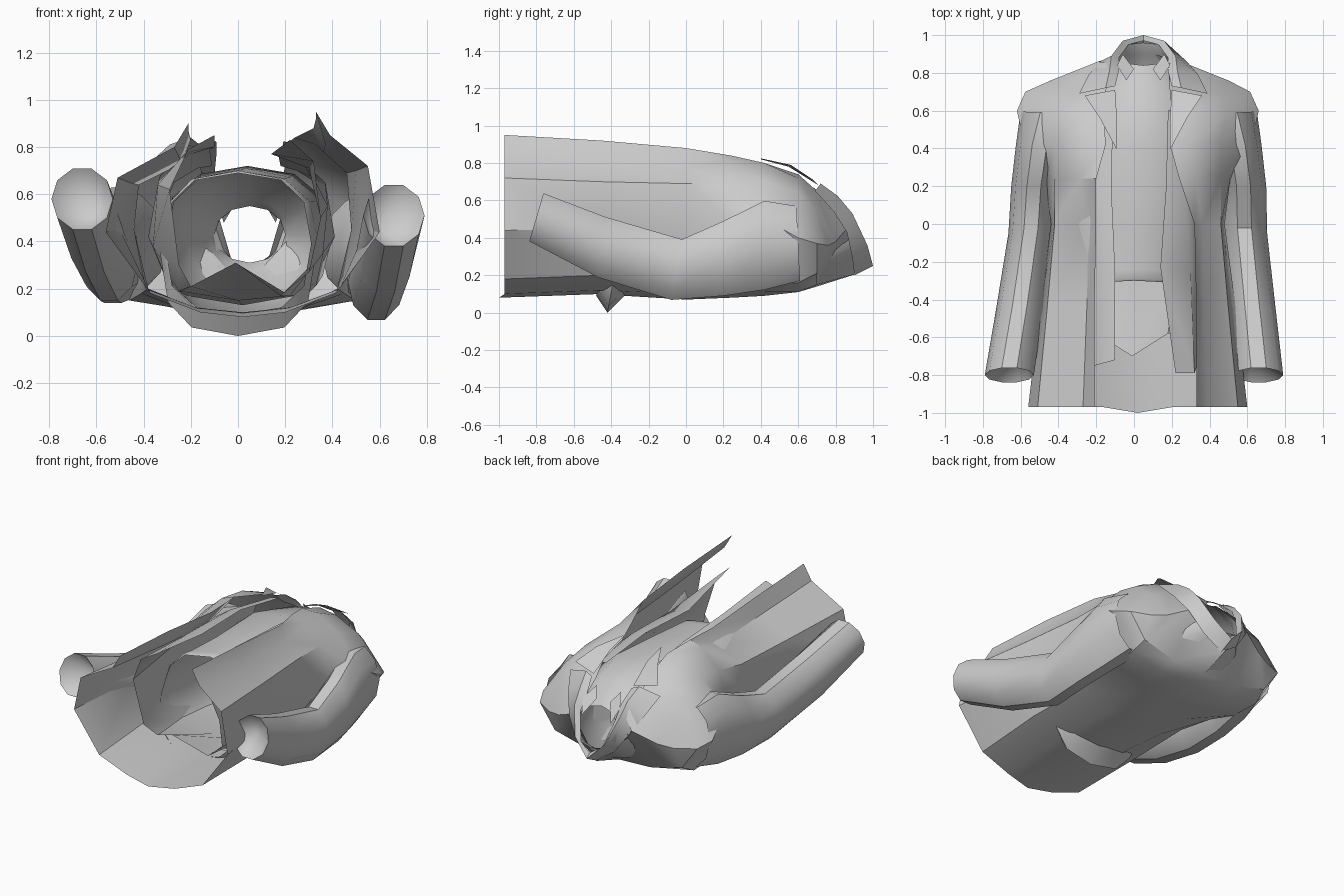
import bpy, bmesh, math

if "Cube" in bpy.data.objects:
    bpy.data.objects.remove(bpy.data.objects["Cube"])

GREY = (0.6, 0.6, 0.6, 1)
cloth = bpy.data.materials.new("grey cloth")
cloth.diffuse_color = GREY
cloth.use_nodes = True
cloth.node_tree.nodes["Principled BSDF"].inputs["Base Color"].default_value = GREY


def make(name, rows, closed=False, fans=(), angle=36):
    """Skin rows of points; each fan joins a whole row to an apex."""
    bm = bmesh.new()
    grid = [[bm.verts.new(p) for p in row] for row in rows]
    n = len(rows[0])
    for a, b in zip(grid, grid[1:]):
        for i in range(n if closed else n - 1):
            j = (i + 1) % n
            bm.faces.new((a[i], a[j], b[j], b[i]))
    for r, apex in fans:
        tip = bm.verts.new(apex)
        for i in range(n):
            bm.faces.new((grid[r][i], grid[r][(i + 1) % n], tip))
    bmesh.ops.remove_doubles(bm, verts=bm.verts, dist=0.0005)
    bmesh.ops.recalc_face_normals(bm, faces=bm.faces)
    me = bpy.data.meshes.new(name)
    bm.to_mesh(me)
    bm.free()
    ob = bpy.data.objects.new(name, me)
    bpy.context.collection.objects.link(ob)
    me.materials.append(cloth)
    bpy.ops.object.select_all(action='DESELECT')
    ob.select_set(True)
    bpy.context.view_layer.objects.active = ob
    bpy.ops.object.shade_smooth_by_angle(angle=math.radians(angle))
    return ob


def ring(cx, cz, rx, rz, y_top, y_low, n=10, power=1.0):
    """Closed section; y slides from the low side to the top side."""
    pts = []
    for k in range(n):
        t = 2 * math.pi * k / n
        c, s = math.cos(t), math.sin(t)
        c = math.copysign(abs(c) ** power, c)
        s = math.copysign(abs(s) ** power, s)
        pts.append((cx + rx * c, y_low + (y_top - y_low) * (s + 1) / 2, cz + rz * s))
    return pts


# Jacket body: half sections from front edge round to the back
sections = [
    (-0.97, [(.33, .95), (.39, .85), (.55, .72), (.60, .44), (.41, .18), (.20, .10)], .08),
    (-0.45, [(.33, .92), (.37, .81), (.50, .70), (.54, .45), (.43, .20), (.22, .12)], .10),
    (0.00, [(.32, .88), (.36, .78), (.46, .69), (.48, .45), (.42, .20), (.24, .10)], .07),
    (0.24, [(.24, .84), (.33, .81), (.46, .69), (.51, .48), (.45, .18), (.25, .11)], .08),
    (0.42, [(.19, .80), (.30, .80), (.46, .70), (.62, .50), (.50, .15), (.25, .11)], .09),
    (0.60, [(.20, .74), (.32, .72), (.49, .64), (.66, .40), (.52, .16), (.27, .11)], .11),
    (0.70, [(.19, .65), (.31, .62), (.46, .55), (.615, .37), (.50, .21), (.26, .15)], .14),
]
rows = []
for k, (y, half, back) in enumerate(sections):
    right = [(x, y, z) for x, z in half]
    left = []
    for i, (x, z) in enumerate(half):
        edge = k < 3 and i < 2
        left.append((.04 - x + (.08 if edge else 0), y, z - (.05 if k < 3 and i < 3 else 0)))
    rows.append(right + [(.02, y - (.03 if k == 0 else 0), back)] + left[::-1])
# Shoulder seam, where front and back meet
seam = [(.18, .85, .56), (.25, .86, .45), (.40, .80, .38), (.50, .76, .36), (.40, .80, .38), (.25, .86, .45)]
rows.append(seam + [(.03, .92, .21)] + [(.06 - x, y, z) for x, y, z in seam[::-1]])
make("jacket_body", rows)

# Sleeves: centre x, centre z, radii, y of top and low side, left side shift
sleeve = [
    (.66, .51, .13, .135, -.76, -.84, 0, .07),
    (.625, .35, .125, .17, -.43, -.47, .02, .08),
    (.585, .23, .12, .17, -.02, -.08, .04, .08),
    (.58, .29, .12, .21, .20, .20, .05, .05),
    (.55, .36, .125, .25, .42, .42, .05, .03),
    (.50, .37, .15, .21, .59, .61, .05, .02),
]
for side, name in ((1, "left_sleeve"), (-1, "right_sleeve")):
    rows = []
    for cx, cz, rx, rz, yt, yl, dx, dz in sleeve:
        if side < 0:
            cx, cz = -cx + dx, cz + dz
        rows.append(ring(cx, cz, rx, rz, yt, yl))
    lift = .07 if side < 0 else 0
    lining = (side * .60, -.66, .46 + lift)
    make(name, rows, True, [(0, lining)])

# Shirt tube with flared back hem and turned-in lip
make("shirt", [
    ring(.05, .43, .15, .12, .84, .96, 12),
    ring(.05, .43, .17, .15, .79, .90, 12),
    ring(.05, .42, .27, .25, .68, .78, 12),
    ring(.04, .42, .36, .30, .40, .45, 12, .85),
    ring(.03, .39, .34, .32, 0, 0, 12, .85),
    ring(.01, .395, .33, .305, -.24, -.33, 12, .8),
    ring(.00, .35, .33, .35, -.29, -.42, 12, .75),
    ring(.00, .39, .31, .30, -.30, -.48, 12, .75)], True)

# Open waistcoat: from the right front edge round the back to the left front edge
make("waistcoat", [
    [(-.10, -.72, .85), (-.21, -.75, .79), (-.29, -.72, .62), (-.25, -.66, .30), (-.20, -.58, .21),
     (-.01, -.70, .31), (.18, -.58, .17), (.30, -.60, .27), (.35, -.70, .50), (.32, -.79, .74), (.22, -.79, .83)],
    [(-.10, -.25, .80), (-.20, -.25, .78), (-.34, -.25, .64), (-.36, -.25, .38), (-.25, -.25, .19),
     (0, -.25, .15), (.22, -.25, .17), (.36, -.25, .35), (.38, -.25, .55), (.30, -.25, .71), (.14, -.23, .77)],
    [(-.12, .20, .79), (-.20, .20, .77), (-.33, .20, .68), (-.38, .20, .42), (-.28, .20, .18),
     (.02, .20, .13), (.30, .20, .18), (.41, .20, .42), (.37, .20, .65), (.27, .20, .74), (.17, .20, .77)],
    [(-.11, .60, .72), (-.17, .60, .71), (-.27, .60, .65), (-.36, .60, .42), (-.26, .60, .20),
     (.04, .60, .15), (.31, .60, .20), (.41, .60, .42), (.33, .60, .65), (.25, .60, .70), (.18, .60, .72)]])

# Lapels and collar, folded about the neck centre line
CX = .05


def flip(p):
    return (2 * CX - p[0], p[1], p[2])


inner = [(.19, .40, .82), (.19, .55, .78), (.20, .71, .68)]
outer = [(.195, .40, .825), (.28, .56, .79), (.36, .68, .71)]
for name, f in (("left_lapel", lambda p: p), ("right_lapel", flip)):
    make(name, [[f(p) for p in inner], [f(p) for p in outer]])

low = [(.39, .69, .65), (.34, .79, .54), (.28, .86, .43), (.18, .89, .29)]
high = [(.25, .72, .69), (.23, .81, .625), (.22, .89, .53), (.16, .97, .36)]
roll = [(.20, .73, .67), (.18, .81, .59), (.18, .88, .50), (.13, .95, .33)]


def round_neck(half, back):
    return half + [back] + [flip(p) for p in half[::-1]]


make("collar", [round_neck(low, (CX, .90, .20)),
                round_neck(high, (CX, 1.0, .25)),
                round_neck(roll, (CX, .97, .28))])

# Shirt collar points at the throat
for name, f in (("left_collar_point", lambda p: p), ("right_collar_point", flip)):
    make(name, [[f((.10, .82, .58)), f((.16, .90, .48))],
                [f((.14, .76, .64)), f((.19, .84, .57))]])
